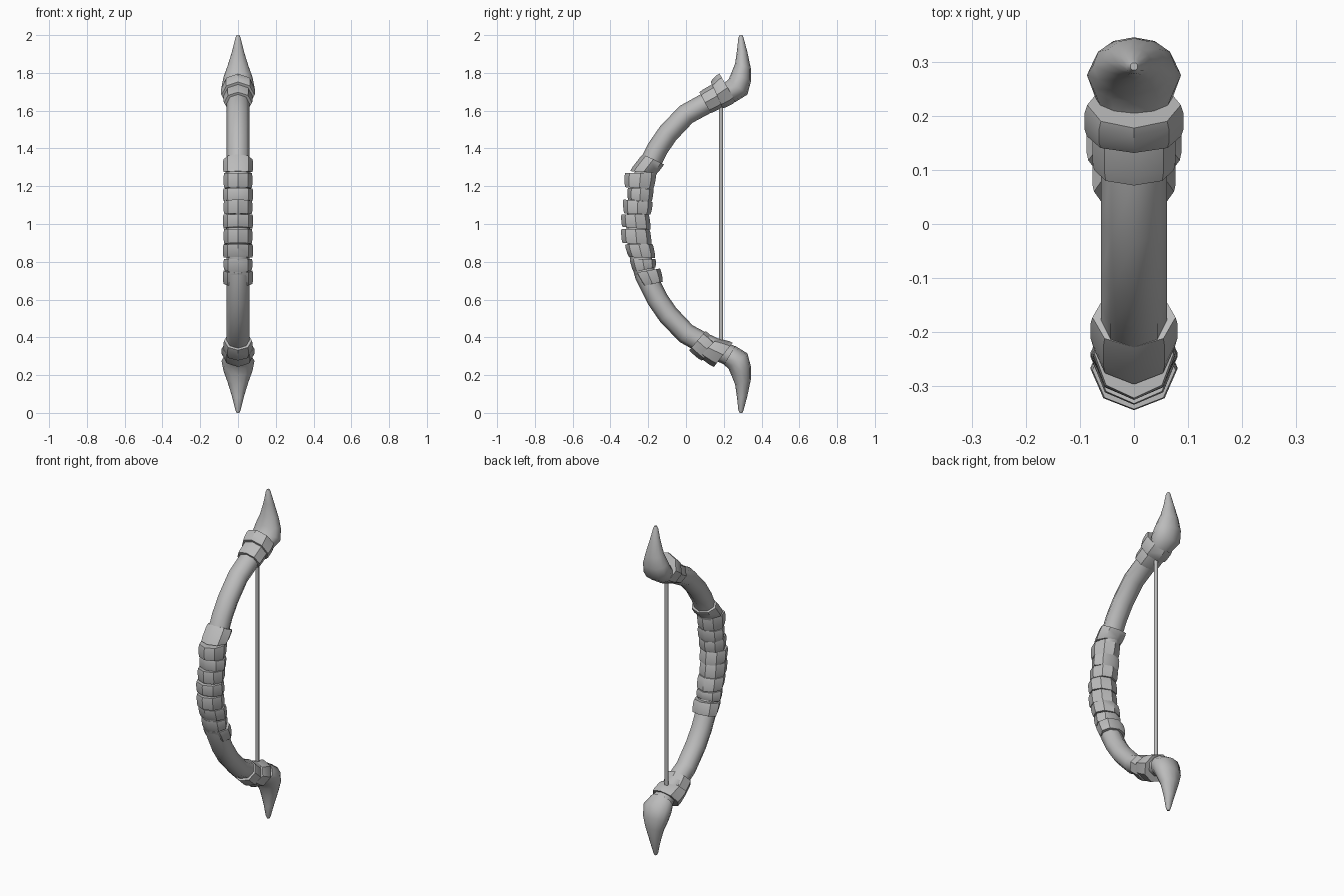
import bpy
import bmesh
import math
from mathutils import Vector

default_cube = bpy.data.objects.get("Cube")
if default_cube:
    bpy.data.objects.remove(default_cube, do_unlink=True)

grey = bpy.data.materials.new("plain_grey")
grey.use_nodes = True
grey.diffuse_color = (0.5, 0.5, 0.5, 1)
grey.node_tree.nodes["Principled BSDF"].inputs["Base Color"].default_value = (0.5, 0.5, 0.5, 1)


def loft(name, sections, sides, smooth_angle=40):
    """Skin elliptical rings; each is (outer point, inner point, half width) in the YZ plane."""
    bm = bmesh.new()
    rings = []
    for outer, inner, half_width in sections:
        outer, inner = Vector(outer), Vector(inner)
        centre, arm = (outer + inner) / 2, (outer - inner) / 2
        ring = []
        for i in range(sides):
            angle = math.tau * i / sides
            point = centre + arm * math.cos(angle)
            ring.append(bm.verts.new((half_width * math.sin(angle), point.x, point.y)))
        rings.append(ring)
    for low, high in zip(rings, rings[1:]):
        for i in range(sides):
            j = (i + 1) % sides
            bm.faces.new((low[i], low[j], high[j], high[i]))
    bm.faces.new(rings[0])
    bm.faces.new(rings[-1])
    bmesh.ops.recalc_face_normals(bm, faces=bm.faces)
    mesh = bpy.data.meshes.new(name)
    bm.to_mesh(mesh)
    bm.free()
    mesh.materials.append(grey)
    obj = bpy.data.objects.new(name, mesh)
    bpy.context.collection.objects.link(obj)
    bpy.ops.object.select_all(action="DESELECT")
    obj.select_set(True)
    bpy.context.view_layer.objects.active = obj
    bpy.ops.object.shade_smooth_by_angle(angle=math.radians(smooth_angle))
    return obj


def flip(point):
    """Mirror a YZ point between the upper and lower half."""
    return Vector((point[0], 2 - point[1]))


def band(name, start, end, half_width):
    """A leather wrap with a slightly rounded belly between two slanted edges."""
    start, end = [Vector(p) for p in start], [Vector(p) for p in end]
    sections = []
    for t, swell in ((0, 0.96), (0.2, 1.0), (0.75, 1.0), (1, 0.95)):
        a, b = start[0].lerp(end[0], t), start[1].lerp(end[1], t)
        middle = (a + b) / 2
        sections.append((middle + (a - middle) * swell, middle + (b - middle) * swell,
                         half_width * swell))
    loft(name, sections, 8)


# Curved bow limb, mirrored about its middle
upper_path = [(-0.262, 1.0), (-0.25, 1.14), (-0.215, 1.27), (-0.15, 1.4), (-0.095, 1.48),
              (0.0, 1.58), (0.1, 1.635), (0.24, 1.70)]
path = [flip(p) for p in reversed(upper_path[1:])] + [Vector(p) for p in upper_path]
limb_sections = []
for i, p in enumerate(path):
    tangent = (path[min(i + 1, len(path) - 1)] - path[max(i - 1, 0)]).normalized()
    side = Vector((-tangent.y, tangent.x)) * 0.056
    limb_sections.append((p + side, p - side, 0.061))
loft("bow_limb", limb_sections, 8, 50)

# Grip wraps, top to bottom
grip_bands = [
    ((-0.23, 1.37), (-0.115, 1.315), (-0.30, 1.28), (-0.15, 1.27)),
    ((-0.325, 1.27), (-0.155, 1.27), (-0.325, 1.195), (-0.17, 1.185)),
    ((-0.31, 1.19), (-0.17, 1.185), (-0.31, 1.13), (-0.18, 1.115)),
    ((-0.335, 1.13), (-0.175, 1.115), (-0.33, 1.055), (-0.185, 1.05)),
    ((-0.345, 1.05), (-0.195, 1.05), (-0.34, 0.985), (-0.185, 0.97)),
    ((-0.345, 0.975), (-0.19, 0.97), (-0.34, 0.90), (-0.18, 0.89)),
    ((-0.325, 0.89), (-0.175, 0.895), (-0.305, 0.825), (-0.16, 0.82)),
    ((-0.30, 0.815), (-0.16, 0.815), (-0.28, 0.745), (-0.16, 0.77)),
    ((-0.28, 0.74), (-0.135, 0.765), (-0.235, 0.67), (-0.12, 0.695)),
]
for number, (a, b, c, d) in enumerate(grip_bands, 1):
    band(f"grip_wrap_{number}", (a, b), (c, d), 0.08 if number % 2 else 0.076)

# Collar wraps that hold the horn tips
collars = {
    "upper_inner_collar": ((0.07, 1.70), (0.13, 1.585), (0.155, 1.75), (0.21, 1.625), 0.077),
    "upper_outer_collar": ((0.13, 1.755), (0.195, 1.61), (0.175, 1.80), (0.265, 1.645), 0.091),
    "lower_inner_collar": ((0.015, 0.33), (0.105, 0.435), (0.08, 0.275), (0.175, 0.37), 0.077),
    "lower_outer_collar": ((0.07, 0.295), (0.165, 0.395), (0.145, 0.24), (0.25, 0.375), 0.088),
}
for name, (a, b, c, d, width) in collars.items():
    band(name, (a, b), (c, d), width)

# Horn tips, upper and lower
horn = [((0.20, 1.745), (0.26, 1.645), 0.07),
        ((0.225, 1.765), (0.325, 1.685), 0.087),
        ((0.24, 1.80), (0.345, 1.76), 0.076),
        ((0.26, 1.85), (0.343, 1.825), 0.055),
        ((0.27, 1.92), (0.325, 1.91), 0.031),
        ((0.277, 1.985), (0.305, 1.985), 0.014),
        ((0.284, 2.0), (0.298, 2.0), 0.007)]
loft("upper_horn", horn, 12, 60)
loft("lower_horn", [(flip(a), flip(b), w) for a, b, w in horn], 12, 60)

# Bow string
loft("bow_string", [((0.175, z), (0.197, z), 0.011) for z in (0.36, 1.64)], 8, 50)
